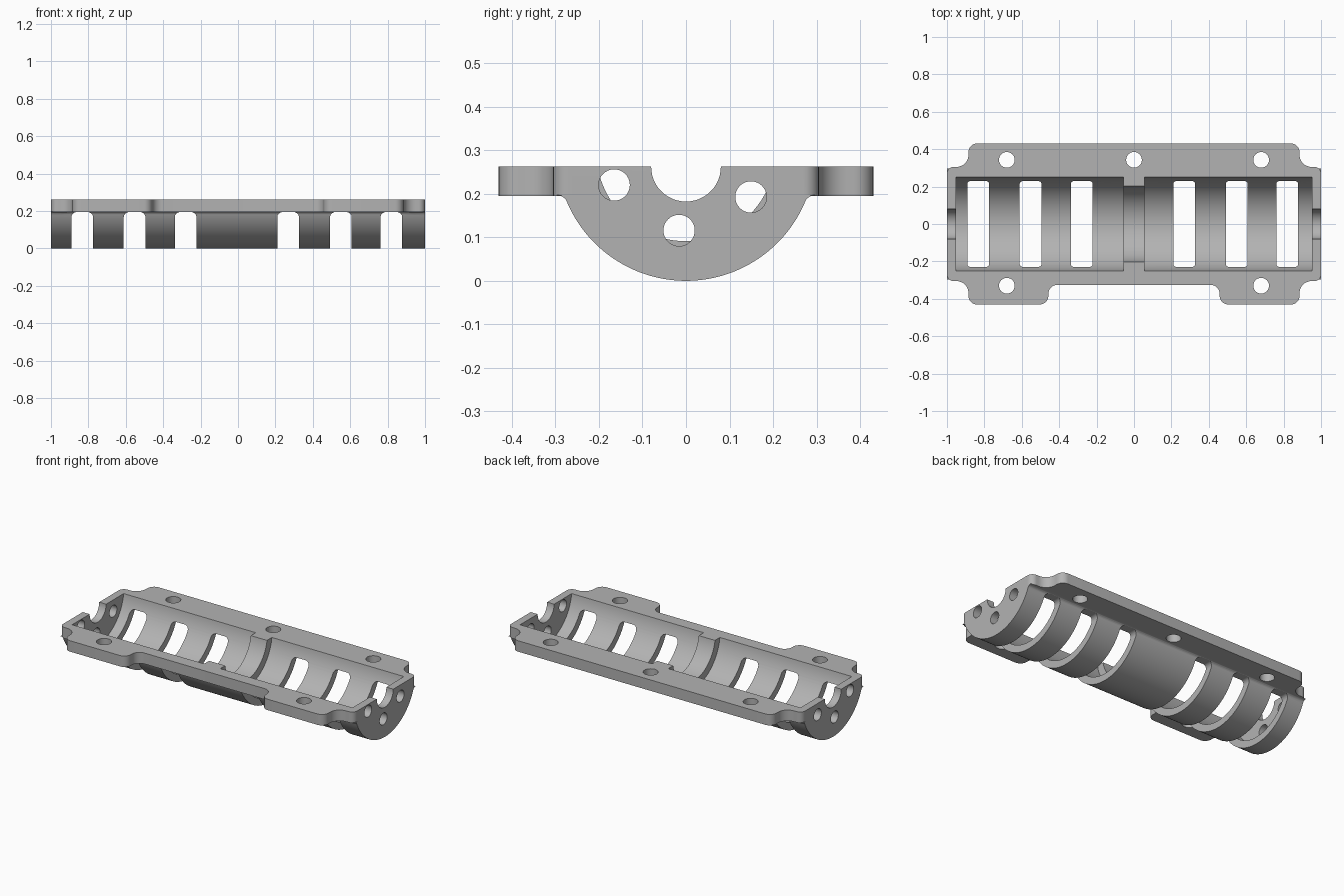
import bpy, bmesh
from math import sin, cos, tan, radians, pi, sqrt
from mathutils import Vector

cube = bpy.data.objects.get("Cube")
if cube:
    bpy.data.objects.remove(cube, do_unlink=True)

TOP, FLANGE_Z = 0.262, 0.195          # parting face and flange underside
AXIS_Z, R_OUT, R_IN, R_COLLAR = 0.297, 0.297, 0.253, 0.206

grey = bpy.data.materials.new("machined_grey")
grey.use_nodes = True
colour = (0.45, 0.45, 0.45, 1)
grey.diffuse_color = colour
grey.node_tree.nodes["Principled BSDF"].inputs["Base Color"].default_value = colour


def circle(cx, cy, r, n=48):
    return [(cx + r * cos(2 * pi * i / n), cy + r * sin(2 * pi * i / n)) for i in range(n)]


def rounded(corners, steps=8):
    """Fillet each (x, y, radius) corner of a closed outline."""
    out = []
    for i, (x, y, r) in enumerate(corners):
        p = Vector((x, y))
        a = (Vector(corners[i - 1][:2]) - p).normalized()
        b = (Vector(corners[(i + 1) % len(corners)][:2]) - p).normalized()
        if r == 0:
            out.append((x, y))
            continue
        half = a.angle(b) / 2
        start, end = p + a * r / tan(half), p + b * r / tan(half)
        centre = p + (a + b).normalized() * r / sin(half)
        u, v = start - centre, end - centre
        sweep = u.angle(v)
        for k in range(steps + 1):
            t = k / steps * sweep
            q = centre + (u * sin(sweep - t) + v * sin(t)) / sin(sweep)
            out.append((q.x, q.y))
    return out


def prism(name, outline, axis, lo, hi):
    """Extrude a closed 2D outline along the named axis."""
    place = {"x": lambda a, b, d: (d, a, b),
             "y": lambda a, b, d: (a, d, b),
             "z": lambda a, b, d: (a, b, d)}[axis]
    bm = bmesh.new()
    low = [bm.verts.new(place(a, b, lo)) for a, b in outline]
    high = [bm.verts.new(place(a, b, hi)) for a, b in outline]
    bm.faces.new(low)
    bm.faces.new(high)
    for i in range(len(low)):
        bm.faces.new((low[i - 1], low[i], high[i], high[i - 1]))
    bmesh.ops.recalc_face_normals(bm, faces=bm.faces)
    mesh = bpy.data.meshes.new(name)
    bm.to_mesh(mesh)
    bm.free()
    mesh.materials.append(grey)
    obj = bpy.data.objects.new(name, mesh)
    bpy.context.collection.objects.link(obj)
    return obj


def combine(target, tool, operation):
    mod = target.modifiers.new(tool.name, "BOOLEAN")
    mod.operation, mod.object, mod.solver = operation, tool, "EXACT"
    bpy.context.view_layer.objects.active = target
    bpy.ops.object.modifier_apply(modifier=mod.name)
    bpy.data.objects.remove(tool, do_unlink=True)


# Half-round body with small fillets under the flange
side = 0.275
a_end = radians(68)
arc = [(R_OUT * sin(a_end * i / 32), AXIS_Z - R_OUT * cos(a_end * i / 32)) for i in range(33)]
half = arc + [(0.279, 0.190), (0.286, 0.1945), (0.298, 0.197), (0.26, 0.197), (0.26, 0.24)]
profile = [(-y, z) for y, z in reversed(half[1:])] + half
housing = prism("housing_half", profile, "x", -1, 1)

# Flange with notched ends and a recessed front edge
right = [(0.458, -0.325, 0.05), (0.458, -0.43, 0.045),
         (0.885, -0.43, 0.045), (0.885, -0.305, 0.065), (1, -0.305, 0.035),
         (1, 0.305, 0.035), (0.885, 0.305, 0.065), (0.885, 0.43, 0.045)]
outline = right + [(-x, y, r) for x, y, r in reversed(right)]
combine(housing, prism("flange", rounded(outline), "z", FLANGE_Z, TOP), "UNION")

# Two cylindrical pockets separated by a central collar
for s in (-1, 1):
    lo, hi = sorted((s * 0.055, s * 0.953))
    combine(housing, prism("pocket", circle(0, AXIS_Z, R_IN, 96), "x", lo, hi), "DIFFERENCE")
combine(housing, prism("collar_bore", circle(0, AXIS_Z, R_COLLAR, 96), "x", -0.1, 0.1), "DIFFERENCE")

# Shaft opening and three round holes in each end wall
for s in (-1, 1):
    lo, hi = sorted((s * 0.9, s * 1.1))
    combine(housing, prism("shaft_opening", circle(0, TOP, 0.08), "x", lo, hi), "DIFFERENCE")
    for angle in (205, 265, 325):
        y, z = 0.182 * cos(radians(angle)), AXIS_Z + 0.182 * sin(radians(angle))
        combine(housing, prism("end_hole", circle(y, z, 0.036, 32), "x", lo, hi), "DIFFERENCE")

# Round-cornered slots through the curved wall
for x in (-0.833, -0.553, -0.28, 0.268, 0.55, 0.82):
    w = 0.058
    slot = rounded([(x - w, -0.1, 0), (x + w, -0.1, 0),
                    (x + w, FLANGE_Z - 0.001, 0.028), (x - w, FLANGE_Z - 0.001, 0.028)])
    combine(housing, prism("slot", slot, "y", -0.5, 0.5), "DIFFERENCE")

# Bolt holes in the flange
for x, y in ((-0.68, 0.343), (0, 0.343), (0.68, 0.343), (-0.68, -0.33), (0.68, -0.33)):
    combine(housing, prism("bolt_hole", circle(x, y, 0.042, 32), "z", 0.1, 0.4), "DIFFERENCE")

# Smooth the curved faces, keep edges crisp
bpy.ops.object.select_all(action="DESELECT")
housing.select_set(True)
bpy.context.view_layer.objects.active = housing
bpy.ops.object.shade_smooth_by_angle(angle=radians(30))
